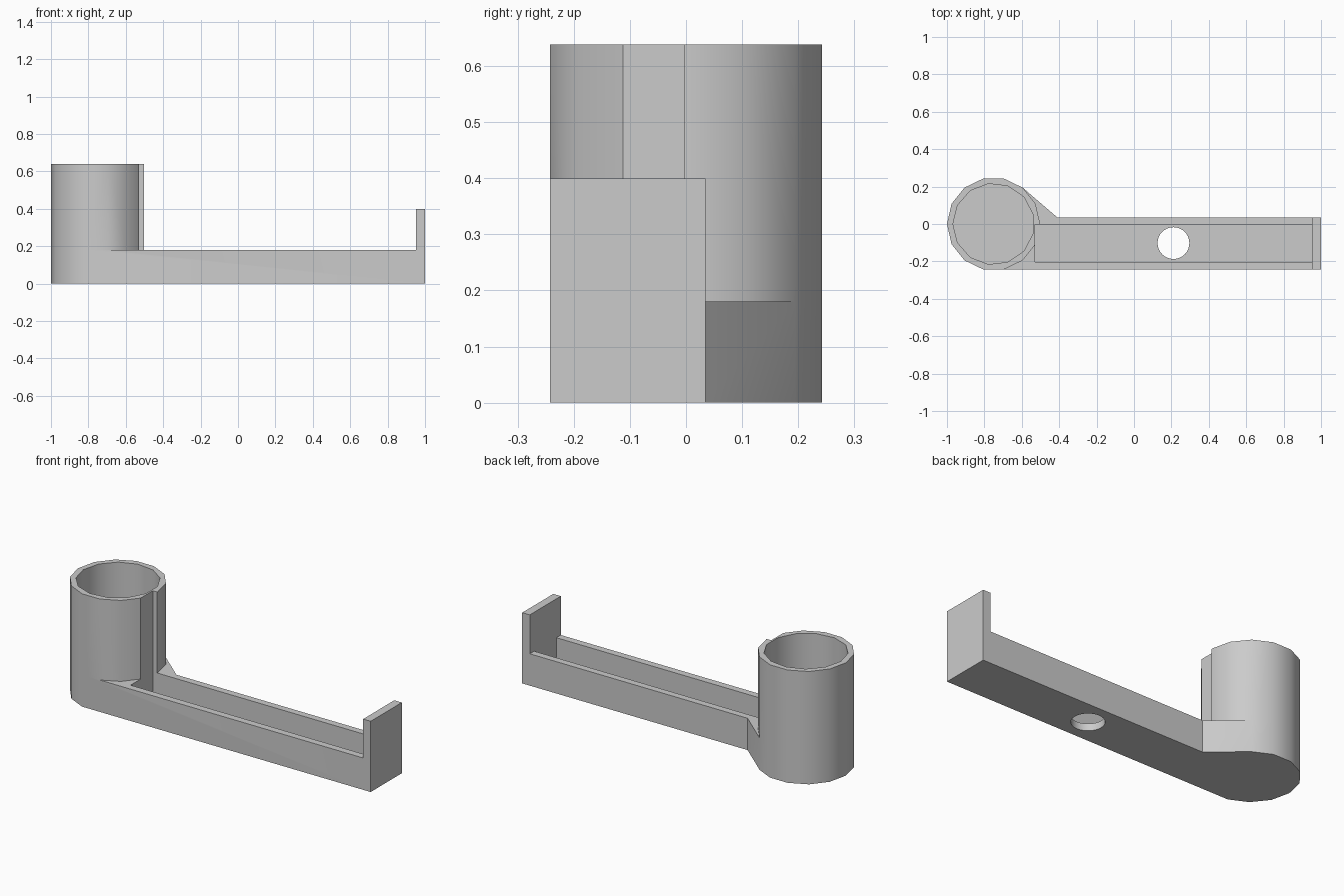
import bpy, bmesh, math

if "Cube" in bpy.data.objects:
    bpy.data.objects.remove(bpy.data.objects["Cube"])

CX, R = -0.751, 0.249          # tower centre and outer radius
ARM_H, TOWER_H, FLOOR = 0.18, 0.638, 0.04


def ring(cx, cy, r, n, start=math.pi):
    """Counter-clockwise regular outline."""
    return [(cx + r * math.cos(start + 2 * math.pi * i / n),
             cy + r * math.sin(start + 2 * math.pi * i / n)) for i in range(n)]


def rect(x0, x1, y0, y1):
    return [(x0, y0), (x1, y0), (x1, y1), (x0, y1)]


def prism(name, outline, z0, z1):
    """Upright solid from a flat outline."""
    bm = bmesh.new()
    base = bm.faces.new([bm.verts.new((x, y, z0)) for x, y in outline])
    top = bmesh.ops.extrude_face_region(bm, geom=[base])["geom"]
    bmesh.ops.translate(bm, vec=(0, 0, z1 - z0),
                        verts=[v for v in top if isinstance(v, bmesh.types.BMVert)])
    bmesh.ops.recalc_face_normals(bm, faces=bm.faces)
    mesh = bpy.data.meshes.new(name)
    bm.to_mesh(mesh)
    bm.free()
    obj = bpy.data.objects.new(name, mesh)
    bpy.context.collection.objects.link(obj)
    return obj


def boolean(target, tool, operation):
    """Apply a boolean and remove the tool."""
    mod = target.modifiers.new("bool", 'BOOLEAN')
    mod.operation, mod.solver, mod.object = operation, 'EXACT', tool
    bpy.context.view_layer.objects.active = target
    bpy.ops.object.modifier_apply(modifier=mod.name)
    bpy.data.objects.remove(tool)


# Arm base: wraps the tower foot, straight front side, angled web at the back
tower = ring(CX, 0, R, 14)
front_y = tower[3][1]
foot = [tower[i % 14] for i in range(9, 18)]     # back right round to front left
outline = foot + [(1, front_y), (1, 0.035), (-0.41, 0.035)]
bracket = prism("bracket", outline, 0, ARM_H)

# Tower and end plate
boolean(bracket, prism("tower", tower, ARM_H, TOWER_H), 'UNION')
boolean(bracket, prism("end_plate", rect(0.953, 1, front_y, 0.035), ARM_H, 0.4), 'UNION')

# Tower bore, arm channel (also trims the tower side) and floor hole
boolean(bracket, prism("bore_cutter", ring(CX, 0, 0.217, 13), FLOOR, 0.8), 'DIFFERENCE')
boolean(bracket, prism("channel_cutter", rect(-0.53, 0.953, -0.203, -0.004), FLOOR, 0.8),
        'DIFFERENCE')
boolean(bracket, prism("hole_cutter", ring(0.211, -0.102, 0.085, 32), -0.1, 0.1), 'DIFFERENCE')

# Colour and shading
grey = bpy.data.materials.new("light grey")
grey.diffuse_color = (0.6, 0.6, 0.6, 1)
grey.use_nodes = True
grey.node_tree.nodes["Principled BSDF"].inputs["Base Color"].default_value = grey.diffuse_color
bracket.data.materials.clear()
bracket.data.materials.append(grey)
for poly in bracket.data.polygons:
    poly.material_index = 0
bpy.ops.object.select_all(action='DESELECT')
bracket.select_set(True)
bpy.context.view_layer.objects.active = bracket
bpy.ops.object.shade_smooth_by_angle(angle=math.radians(30))
